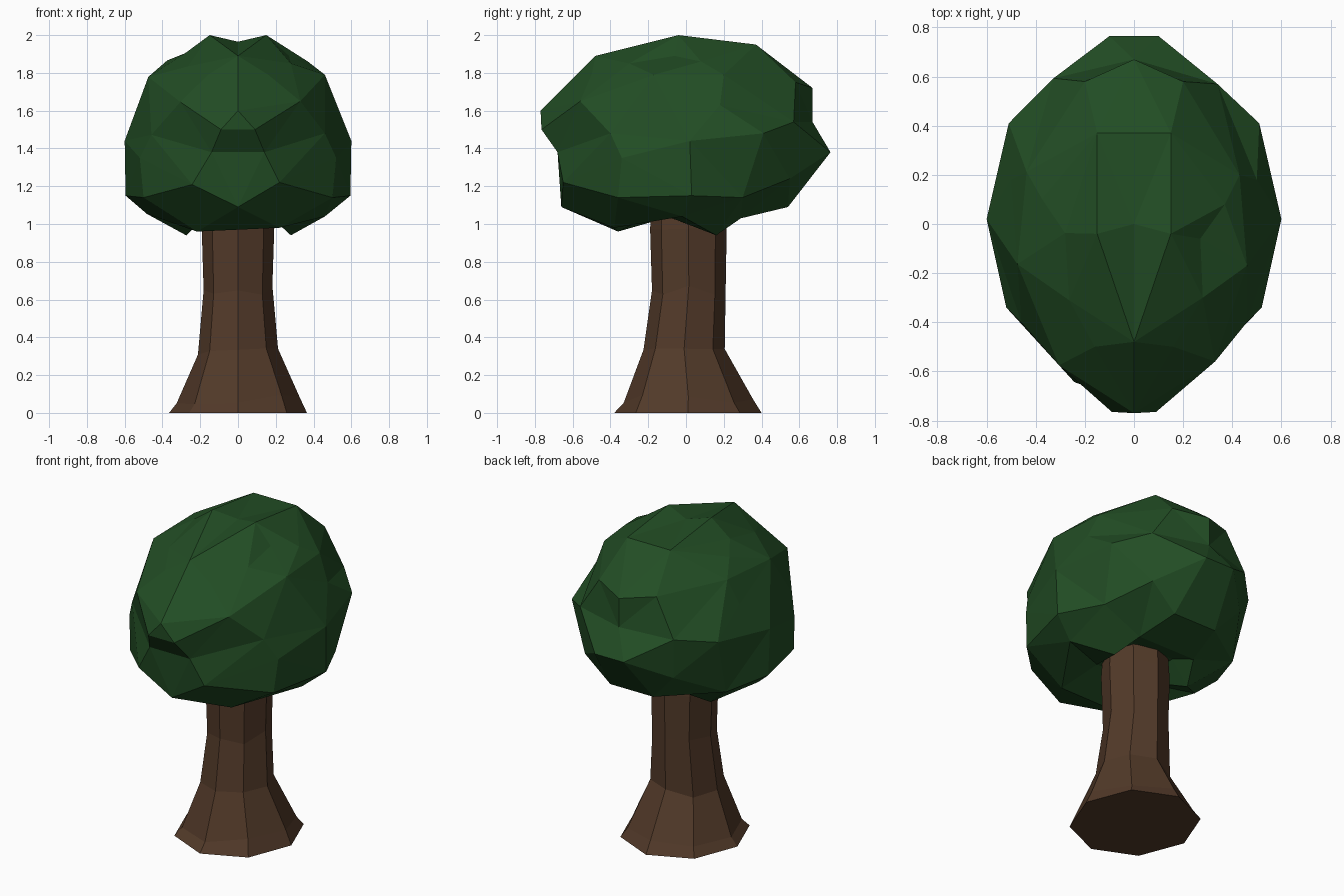
import bpy, bmesh, math, random
from mathutils import Vector

if "Cube" in bpy.data.objects:
    bpy.data.objects.remove(bpy.data.objects["Cube"])

random.seed(4)


def finish(name, bm, rgb):
    bmesh.ops.recalc_face_normals(bm, faces=bm.faces)
    me = bpy.data.meshes.new(name)
    bm.to_mesh(me)
    bm.free()
    mat = bpy.data.materials.new(name + "_colour")
    mat.diffuse_color = (*rgb, 1)
    mat.use_nodes = True
    mat.node_tree.nodes["Principled BSDF"].inputs["Base Color"].default_value = mat.diffuse_color
    me.materials.append(mat)
    bpy.context.collection.objects.link(bpy.data.objects.new(name, me))


# flared eight-sided trunk: z, half x, min y, max y
rings = [(0, .365, -.38, .40), (.07, .325, -.33, .355),
         (.32, .212, -.225, .205), (.65, .182, -.18, .21),
         (.95, .192, -.19, .215), (1.15, .18, -.18, .20)]
bm = bmesh.new()
rows = []
for k, (z, hx, y0, y1) in enumerate(rings):
    dz = 0 if k in (0, 5) else .03
    rows.append([bm.verts.new((hx * math.cos(i * math.pi / 4),
                               (y0 + y1) / 2 + (y1 - y0) / 2 * math.sin(i * math.pi / 4),
                               z + random.uniform(-dz, dz))) for i in range(8)])
for a, b in zip(rows, rows[1:]):
    for i in range(8):
        j = (i + 1) % 8
        bm.faces.new((a[i], a[j], b[j], b[i]))
bm.faces.new(rows[0])
bm.faces.new(rows[-1])
finish("trunk", bm, (.085, .042, .022))

# leaf canopy: corner points of one half, mirrored in x
half = [
    # front
    (0, -.77, 1.6), (.09, -.765, 1.5), (.14, -.68, 1.38), (0, -.66, 1.09),
    (.22, -.65, 1.22), (.52, -.34, 1.35), (.46, -.40, 1.48), (.33, -.56, 1.65),
    (0, -.48, 1.89), (.16, -.50, 1.79),
    # sides
    (.60, .02, 1.44), (.595, .03, 1.15), (.50, -.36, 1.14), (.50, .18, 1.63),
    (.46, -.17, 1.79), (.43, .20, 1.79),
    # underside and hollow for the trunk
    (.22, -.38, .98), (.46, -.02, 1.04), (.28, .16, .94), (.20, .29, 1.03),
    (.15, .54, 1.09), (.47, .30, 1.14), (.15, -.15, 1.06), (.15, .16, 1.07),
    # back
    (.32, .55, 1.24), (.10, .765, 1.38), (.51, .41, 1.48), (.34, .57, 1.54),
    (0, .67, 1.54), (0, .67, 1.72), (.20, .58, 1.75),
    # crown
    (.15, .37, 1.95), (.15, -.04, 2.0), (0, 0, 1.965), (.27, -.06, 1.89),
    (.37, .08, 1.86), (.28, -.30, 1.85)]
centre = Vector((0, 0, 1.42))
bm = bmesh.new()
place = {}
for p in half:
    for side in ((1, -1) if p[0] else (1,)):
        q = Vector((p[0] * side, p[1], p[2]))
        if .2 < p[0] < .5 and side < 0:      # slight left/right irregularity
            q += Vector([random.uniform(-.025, .025) for _ in range(3)])
            q.z = max(q.z, .94)
        d = q - centre
        d = Vector((d.x / .6, d.y / .75, d.z / .55)).normalized()
        place[bm.verts.new(d)] = q
# skin the points on a ball, then move each to its real place
bmesh.ops.convex_hull(bm, input=list(bm.verts))
for v in bm.verts:
    v.co = place[v]
finish("leaf_canopy", bm, (.016, .075, .018))
